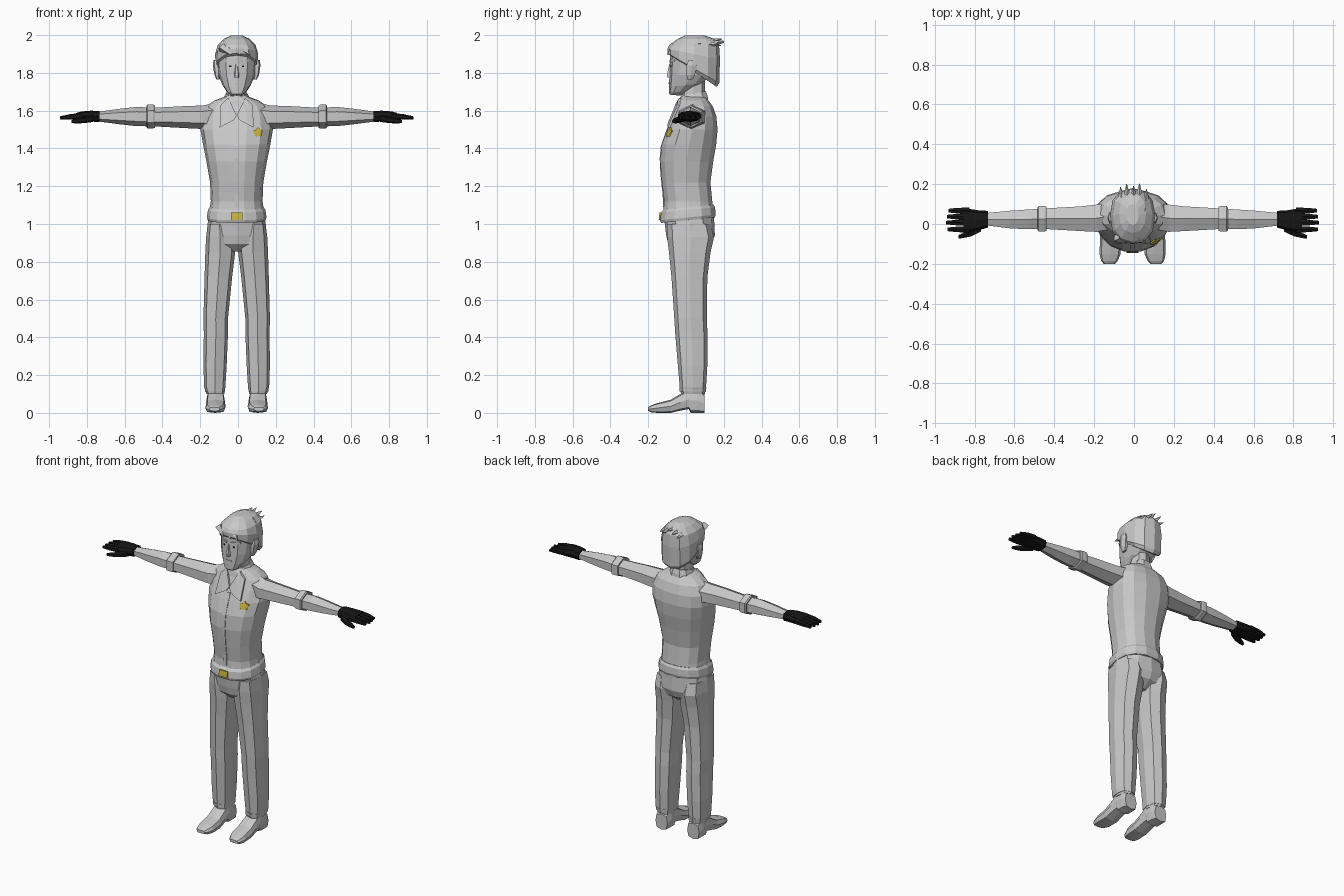
import bpy, bmesh, math
from mathutils import Vector

CX = -0.007  # body centre line


def material(name, rgb):
    m = bpy.data.materials.new(name)
    m.diffuse_color = (*rgb, 1)
    return m


GREY = material("grey", (0.58, 0.58, 0.58))
BLACK = material("black", (0.008, 0.008, 0.008))
GOLD = material("gold", (0.6, 0.45, 0.05))


def finish(name, bm, mat):
    bmesh.ops.recalc_face_normals(bm, faces=bm.faces)
    me = bpy.data.meshes.new(name)
    bm.to_mesh(me)
    bm.free()
    me.materials.append(mat)
    ob = bpy.data.objects.new(name, me)
    bpy.context.collection.objects.link(ob)
    bpy.context.view_layer.update()
    return ob


def loft(name, rings, mat=GREY, axis="z", n=8, power=0.85, sides=(1,)):
    """Rings are (position on axis, u0, u1, v0, v1[, tilt]); u, v are the other two axes."""
    bm = bmesh.new()
    for s in sides:
        loops = []
        for a, u0, u1, v0, v1, *tilt in rings:
            loop = []
            for i in range(n):
                t = 2 * math.pi * i / n + (math.pi / 2 if axis == "x" else 0)
                c, d = math.cos(t), math.sin(t)
                c = math.copysign(abs(c) ** power, c) if abs(c) > 1e-6 else 0
                d = math.copysign(abs(d) ** power, d) if abs(d) > 1e-6 else 0
                u = (u0 + u1) / 2 + c * (u1 - u0) / 2
                v = (v0 + v1) / 2 + d * (v1 - v0) / 2
                w = a + (tilt[0] * (v - (v0 + v1) / 2) if tilt else 0)
                p = {"x": (w, u, v), "y": (u, w, v), "z": (u, v, w)}[axis]
                loop.append(bm.verts.new((CX + s * p[0], p[1], p[2])))
            loops.append(loop)
        for l0, l1 in zip(loops, loops[1:]):
            for i in range(n):
                j = (i + 1) % n
                bm.faces.new((l0[i], l0[j], l1[j], l1[i]))
        bm.faces.new(loops[0])
        bm.faces.new(loops[-1])
    return finish(name, bm, mat)


def plate(name, target, outline, mat=GREY, lift=0.006, sides=(1,), cuts=2):
    """Thin patch laid on the front of a part, outline given in x and z."""
    bm = bmesh.new()
    for s in sides:
        bm.faces.new([bm.verts.new((CX + s * x, -1, z)) for x, z in outline])
    bmesh.ops.triangulate(bm, faces=bm.faces)
    if cuts:
        bmesh.ops.subdivide_edges(bm, edges=bm.edges, cuts=cuts, use_grid_fill=True)
    for v in bm.verts:
        hit, loc, nor, _ = target.ray_cast(v.co, Vector((0, 1, 0)))
        v.co.y = (loc.y if hit else -0.06) - lift
    bmesh.ops.recalc_face_normals(bm, faces=bm.faces)
    ext = bmesh.ops.extrude_face_region(bm, geom=bm.faces[:])
    for v in ext["geom"]:
        if isinstance(v, bmesh.types.BMVert):
            v.co.y += lift + 0.002
    return finish(name, bm, mat)


def sym(a, w, y0, y1, *t):
    return (a, -w, w, y0, y1, *t)


BOTH = (1, -1)

# Shirt body
torso = loft("shirt_body", [
    sym(1.05, 0.147, -0.125, 0.15), sym(1.12, 0.137, -0.118, 0.142),
    sym(1.22, 0.141, -0.13, 0.132), sym(1.33, 0.16, -0.14, 0.147),
    sym(1.42, 0.178, -0.132, 0.163), sym(1.5, 0.192, -0.102, 0.17),
    sym(1.57, 0.185, -0.072, 0.163), sym(1.625, 0.16, -0.048, 0.143),
    sym(1.655, 0.115, -0.04, 0.12), sym(1.675, 0.06, -0.03, 0.105)], n=14)

# Shirt details
plate("lapel", torso, [(0.045, 1.668), (0.085, 1.63), (0.09, 1.51), (0.015, 1.55), (0.0, 1.575)],
      lift=0.012, sides=BOTH)
plate("button_strip", torso, [(-0.012, 1.09), (0.012, 1.09), (0.012, 1.54), (-0.012, 1.54)],
      lift=0.004, cuts=6)
badge = [(0.113 + (0.027 if i % 2 == 0 else 0.019) * math.sin(math.pi * i / 5),
          1.485 + (0.027 if i % 2 == 0 else 0.019) * math.cos(math.pi * i / 5)) for i in range(10)]
plate("badge", torso, badge, GOLD, lift=0.008, cuts=1)
loft("collar", [sym(1.64, 0.085, -0.045, 0.122), sym(1.665, 0.07, -0.042, 0.118, 0.15),
                sym(1.69, 0.058, -0.03, 0.108, 0.2)], n=10)

# Belt and buckle
belt = loft("belt", [sym(1.02, 0.153, -0.135, 0.155, 0.1), sym(1.035, 0.158, -0.14, 0.16, 0.1),
                     sym(1.075, 0.152, -0.135, 0.157, 0.1), sym(1.09, 0.142, -0.122, 0.148, 0.1)], n=14)
plate("buckle", belt, [(-0.03, 1.022), (0.03, 1.022), (0.03, 1.06), (-0.03, 1.06)], GOLD, lift=0.008)

# Trousers
hips = loft("hips", [sym(1.05, 0.145, -0.12, 0.148), sym(1.0, 0.154, -0.112, 0.15),
                     sym(0.94, 0.16, -0.105, 0.153), sym(0.895, 0.15, -0.095, 0.135),
                     sym(0.855, 0.06, -0.055, 0.08)], n=12)
loft("trouser_legs", [
    (1.0, 0.03, 0.153, -0.1, 0.13), (0.93, 0.012, 0.162, -0.1, 0.148),
    (0.85, 0.008, 0.166, -0.09, 0.13), (0.72, 0.024, 0.17, -0.077, 0.113),
    (0.5, 0.046, 0.176, -0.062, 0.11), (0.42, 0.046, 0.174, -0.057, 0.114),
    (0.25, 0.053, 0.176, -0.043, 0.113), (0.135, 0.06, 0.172, -0.033, 0.106),
    (0.1, 0.066, 0.16, -0.026, 0.1)], n=8, power=0.75, sides=BOTH)
loft("trouser_cuffs", [(0.135, 0.062, 0.17, -0.036, 0.108), (0.112, 0.062, 0.167, -0.034, 0.105)],
     n=8, power=0.75, sides=BOTH)
plate("front_pocket", hips, [(0.1, 1.0), (0.135, 1.0), (0.135, 0.91), (0.118, 0.91)],
      lift=0.005, sides=BOTH)

# Shoes
loft("shoes", [
    (0.098, 0.07, 0.155, 0.0, 0.1), (0.06, 0.064, 0.16, 0.0, 0.13), (0.025, 0.064, 0.16, 0.0, 0.13),
    (0.015, 0.064, 0.16, 0.02, 0.125), (-0.03, 0.062, 0.162, 0.012, 0.1),
    (-0.08, 0.058, 0.164, 0.0, 0.07), (-0.15, 0.06, 0.166, 0.0, 0.052),
    (-0.185, 0.075, 0.158, 0.003, 0.04), (-0.2, 0.09, 0.145, 0.01, 0.03)],
    axis="y", n=8, power=0.6, sides=BOTH)

# Sleeves and sleeve bands
loft("sleeves", [
    (0.1, -0.035, 0.12, 1.49, 1.645), (0.18, -0.05, 0.108, 1.503, 1.627), (0.26, -0.045, 0.098, 1.507, 1.625),
    (0.44, -0.033, 0.086, 1.517, 1.615), (0.53, -0.034, 0.08, 1.518, 1.62), (0.62, -0.028, 0.073, 1.528, 1.61),
    (0.735, -0.012, 0.06, 1.543, 1.594)], axis="x", n=6, power=1, sides=BOTH)
loft("sleeve_bands", [
    (0.432, -0.043, 0.096, 1.51, 1.627), (0.442, -0.048, 0.1, 1.506, 1.632),
    (0.472, -0.048, 0.1, 1.506, 1.632), (0.478, -0.04, 0.092, 1.512, 1.626)],
    axis="x", n=6, power=1, sides=BOTH)

# Gloves: palm, fingers and thumb
loft("glove_palm", [(0.725, -0.018, 0.066, 1.54, 1.598), (0.77, -0.03, 0.068, 1.542, 1.6),
                    (0.82, -0.04, 0.076, 1.545, 1.596), (0.85, -0.038, 0.076, 1.552, 1.588)],
     BLACK, "x", 8, 0.7, BOTH)
for i, tip in enumerate((0.93, 0.936, 0.932, 0.925)):
    y = -0.027 + 0.03 * i + (0.004 if i else 0)
    loft(f"glove_finger_{i + 1}", [(0.82, y - 0.017, y + 0.017, 1.555, 1.588),
                                   (0.88, y - 0.016, y + 0.016, 1.553, 1.582),
                                   (tip, y - 0.01, y + 0.01, 1.554, 1.57)], BLACK, "x", 6, 0.8, BOTH)
loft("glove_thumb", [(0.76, -0.04, 0.01, 1.54, 1.58), (0.81, -0.064, -0.025, 1.534, 1.566),
                     (0.85, -0.072, -0.043, 1.532, 1.56), (0.875, -0.075, -0.055, 1.535, 1.55)],
     BLACK, "x", 6, 0.8, BOTH)

# Neck and head
loft("neck", [sym(1.64, 0.055, -0.025, 0.1), sym(1.8, 0.05, -0.02, 0.1)], n=8)
head = loft("head", [
    sym(1.682, 0.03, -0.085, -0.03, -0.1), sym(1.7, 0.052, -0.09, 0.02, 0.1),
    sym(1.735, 0.075, -0.09, 0.085, 0.1), sym(1.79, 0.097, -0.088, 0.135), sym(1.85, 0.104, -0.086, 0.16),
    sym(1.91, 0.104, -0.084, 0.16), sym(1.96, 0.08, -0.06, 0.13)], n=12)

# Hair cap and tufts
loft("hair", [
    sym(1.81, 0.098, -0.085, 0.162, -0.68), sym(1.825, 0.112, -0.098, 0.176, -0.58),
    sym(1.9, 0.114, -0.099, 0.18, -0.2), sym(1.948, 0.1, -0.088, 0.175),
    sym(1.98, 0.068, -0.045, 0.15), sym(1.998, 0.03, -0.005, 0.1)], n=12)


def tuft(name, base, tip, r):
    bm = bmesh.new()
    d = Vector(tip) - Vector(base)
    bmesh.ops.create_cone(bm, segments=4, radius1=r, radius2=0.002, depth=d.length, cap_ends=True)
    m = d.to_track_quat("Z", "Y").to_matrix()
    for v in bm.verts:
        v.co = m @ v.co + (Vector(base) + Vector(tip)) / 2 + Vector((CX, 0, 0))
    finish(name, bm, GREY)


for i, (x, y, z) in enumerate([(-0.06, 0.185, 1.945), (-0.03, 0.2, 1.968), (0.005, 0.19, 1.98),
                               (0.035, 0.202, 1.962), (0.07, 0.175, 1.95)]):
    tuft(f"back_tuft_{i + 1}", (x * 0.9, y - 0.11, 1.955), (x, y, z), 0.03)
for i, x in enumerate((-0.06, -0.01, 0.04)):
    tuft(f"fringe_tuft_{i + 1}", (x - 0.02, -0.065, 1.935), (x + 0.03, -0.098, 1.895), 0.025)

# Ears and sideburns
loft("ears", [(1.765, 0.09, 0.107, 0.005, 0.035), (1.79, 0.09, 0.118, 0.0, 0.05),
              (1.84, 0.09, 0.126, 0.0, 0.062), (1.868, 0.095, 0.122, 0.01, 0.055)], n=6, sides=BOTH)

# Face
loft("nose", [(1.775, -0.014, 0.014, -0.101, -0.06), (1.79, -0.014, 0.014, -0.103, -0.06),
              (1.85, -0.006, 0.006, -0.09, -0.06)], n=6)
plate("brows", head, [(0.014, 1.855), (0.07, 1.86), (0.068, 1.872), (0.014, 1.867)], lift=0.006, sides=BOTH)
plate("eyes", head, [(0.028, 1.832), (0.04, 1.832), (0.04, 1.84), (0.028, 1.84)], BLACK, 0.003, BOTH, 0)
plate("mouth", head, [(-0.024, 1.742), (0.024, 1.742), (0.018, 1.75), (-0.018, 1.75)], lift=0.004)
